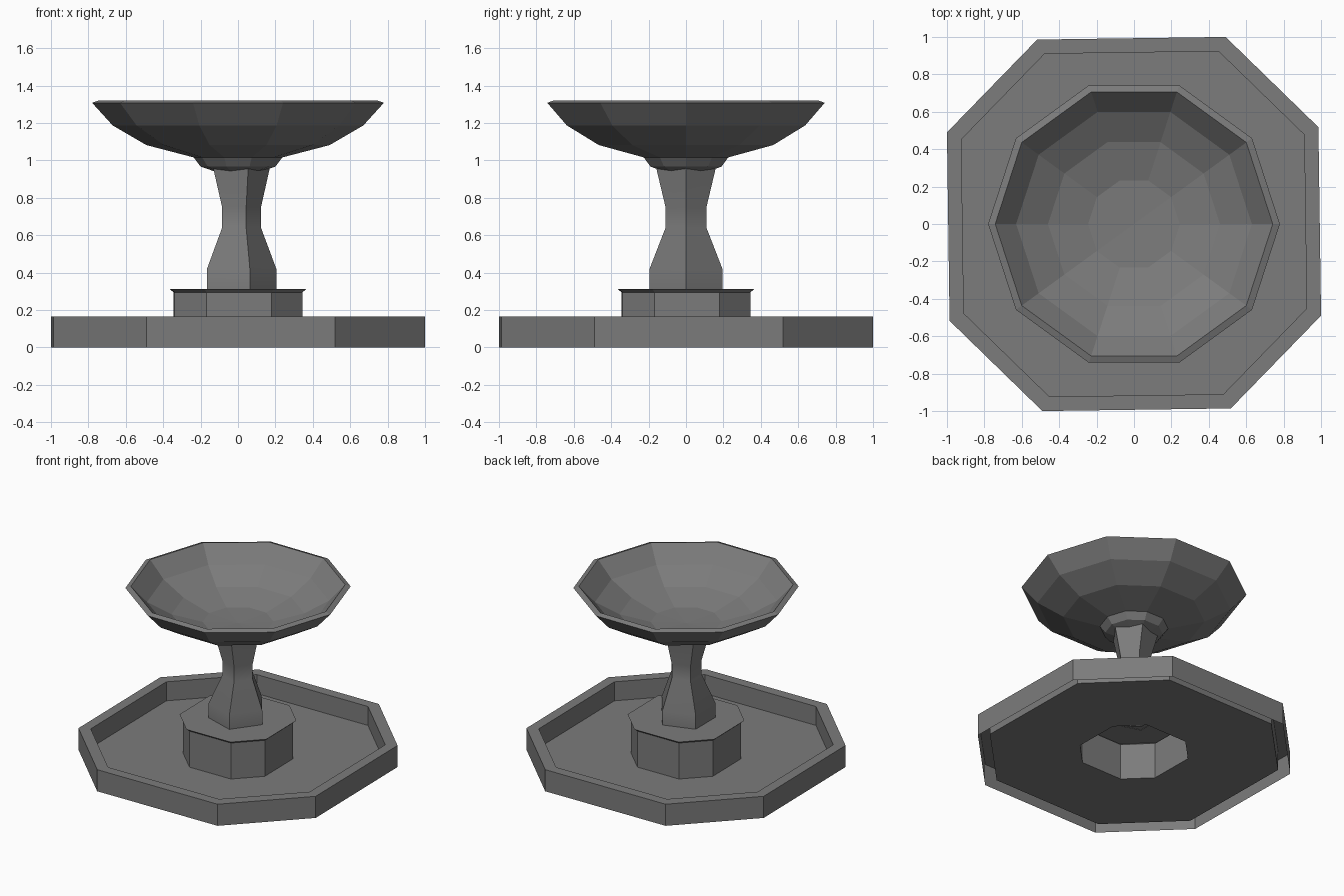
import bpy, bmesh
from math import cos, sin, radians

if "Cube" in bpy.data.objects:
    bpy.data.objects.remove(bpy.data.objects["Cube"])

# Dark grey stone
stone = bpy.data.materials.new("dark_stone")
stone.diffuse_color = (0.2, 0.2, 0.2, 1.0)
stone.use_nodes = True
stone.node_tree.nodes["Principled BSDF"].inputs["Base Color"].default_value = stone.diffuse_color


def even(n):
    return [radians(360 * i / n) for i in range(n)]


def loft(name, angles, radius_scale, profile, close_start=False, close_end=False):
    """Stack rings along a profile of (radius, z) or (radius, z, x shift)."""
    bm = bmesh.new()
    n = len(angles)
    rings = []
    for r, z, *shift in profile:
        r *= radius_scale
        dx = shift[0] if shift else 0
        rings.append([bm.verts.new((r * cos(a) + dx, r * sin(a), z)) for a in angles])
    for low, high in zip(rings, rings[1:]):
        for i in range(n):
            j = (i + 1) % n
            bm.faces.new((low[i], low[j], high[j], high[i]))
    for ring, wanted, dz in ((rings[0], close_start, 0), (rings[-1], close_end, -0.01)):
        if wanted:
            tip = bm.verts.new((0, 0, ring[0].co.z + dz))
            for i in range(n):
                pair = (ring[i], ring[(i + 1) % n])
                bm.faces.new((pair[1], pair[0], tip) if ring is rings[0] else (*pair, tip))
    mesh = bpy.data.meshes.new(name)
    bm.to_mesh(mesh)
    bm.free()
    mesh.materials.append(stone)
    obj = bpy.data.objects.new(name, mesh)
    bpy.context.collection.objects.link(obj)
    return obj


# Slightly twisted octagon with alternating long and short sides
octagon = [radians(90 * k + a) for k in range(4) for a in (27.7, 63.9)]
OCT = 1.1136  # corner radius for a half width of 1

# Pool: outer wall, rim, inner wall and floor (open underneath)
loft("basin", octagon, OCT,
     [(1.0, 0.0), (1.0, 0.165), (0.923, 0.165), (0.923, 0.02), (0.345, 0.02)])

# Plinth with a small flared lip and top slab around the column
loft("plinth", octagon, OCT,
     [(0.345, 0.02), (0.345, 0.295), (0.366, 0.313), (0.14, 0.313)])

# Five-sided waisted column, softly shaded along its height
column = loft("column", even(5), 1.0,
              [(0.205, 0.31), (0.205, 0.42), (0.115, 0.64, 0.008),
               (0.115, 0.75, 0.008), (0.165, 0.95, 0.003), (0.17, 0.99)])
bpy.context.view_layer.objects.active = column
column.select_set(True)
bpy.ops.object.shade_smooth_by_angle(angle=radians(35))

# Ten-sided bowl: foot, outer shell, rim and inside
loft("bowl", even(10), 1.0,
     [(0.11, 0.936), (0.2, 0.967), (0.237, 1.016), (0.49, 1.082), (0.67, 1.187),
      (0.78, 1.308), (0.742, 1.321), (0.63, 1.2), (0.46, 1.105), (0.245, 1.045)],
     close_start=True, close_end=True)
